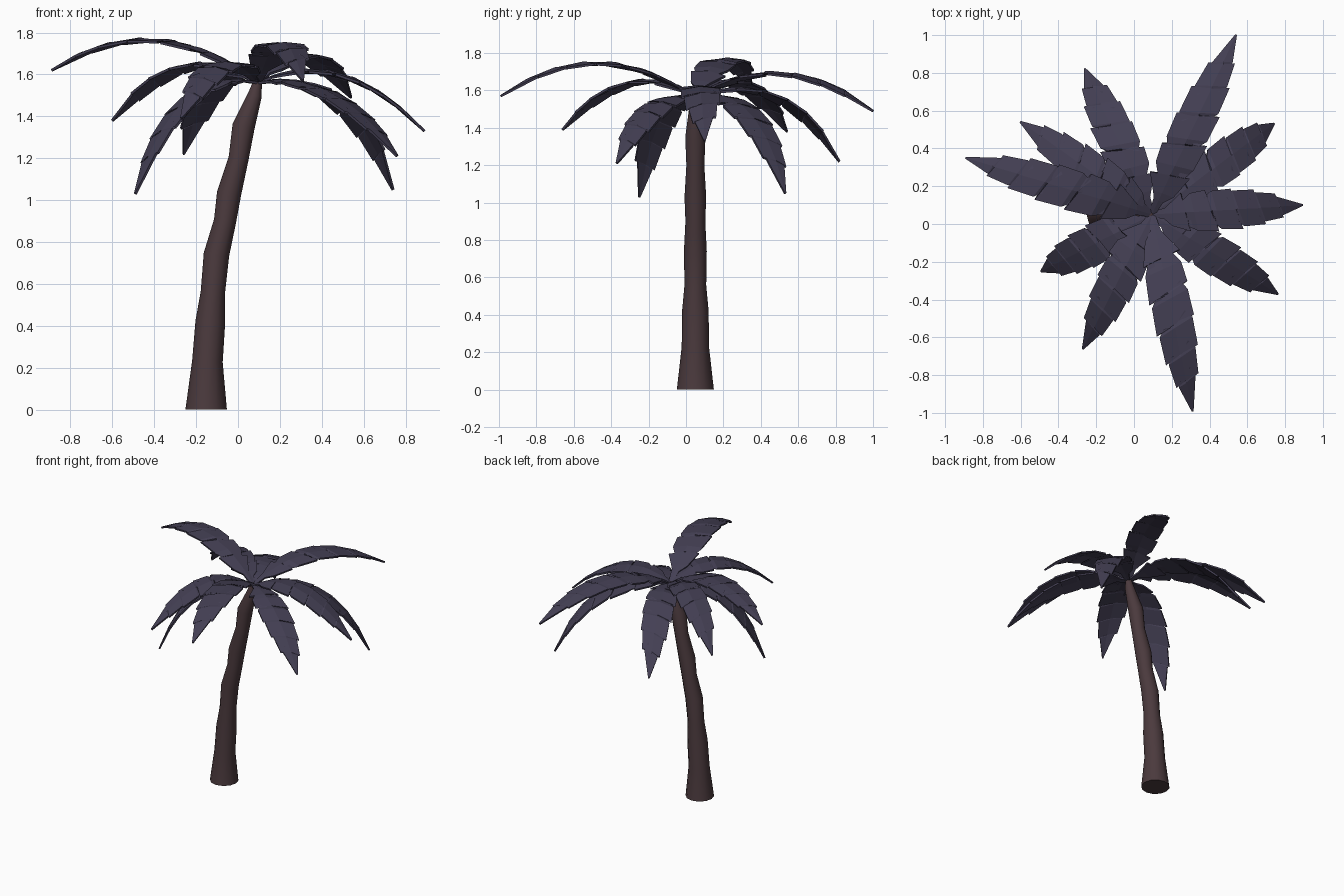
import bpy, bmesh, math
from mathutils import Vector

if "Cube" in bpy.data.objects:
    bpy.data.objects.remove(bpy.data.objects["Cube"])


def material(name, color):
    m = bpy.data.materials.new(name)
    m.diffuse_color = (*color, 1)
    m.use_nodes = True
    m.node_tree.nodes["Principled BSDF"].inputs["Base Color"].default_value = m.diffuse_color
    return m


def add_object(name, bm, mat):
    bmesh.ops.recalc_face_normals(bm, faces=bm.faces)
    me = bpy.data.meshes.new(name)
    bm.to_mesh(me)
    bm.free()
    me.materials.append(mat)
    ob = bpy.data.objects.new(name, me)
    bpy.context.collection.objects.link(ob)
    bpy.ops.object.select_all(action='DESELECT')
    ob.select_set(True)
    bpy.context.view_layer.objects.active = ob
    return ob


BARK = material("bark", (0.070, 0.042, 0.047))
LEAF = material("leaf", (0.057, 0.050, 0.088))

# Trunk: leaning rings (x, z, radius, tilt), lumpy at the leaf scars
rings = [(-0.152, 0.0, 0.099, 0), (-0.146, 0.23, 0.073, 0.06), (-0.132, 0.42, 0.071, 0.08),
         (-0.12, 0.56, 0.058, 0.1), (-0.103, 0.74, 0.061, 0.15), (-0.062, 0.9, 0.053, 0.18),
         (-0.043, 1.03, 0.058, 0.2), (0.003, 1.2, 0.048, 0.22), (0.026, 1.35, 0.054, 0.3),
         (0.080, 1.5, 0.034, 0.3), (0.095, 1.57, 0.02, 0.3)]
SIDES = 12
bm = bmesh.new()
loops = []
for x, z, r, tilt in rings:
    loops.append([bm.verts.new((x + r * math.cos(a) * math.cos(tilt), 0.05 + r * math.sin(a),
                                z - r * math.cos(a) * math.sin(tilt)))
                  for a in (2 * math.pi * i / SIDES for i in range(SIDES))])
for lo, hi in zip(loops, loops[1:]):
    for i in range(SIDES):
        j = (i + 1) % SIDES
        bm.faces.new((lo[i], lo[j], hi[j], hi[i]))
bm.faces.new(loops[0][::-1])
bm.faces.new(loops[-1])
add_object("trunk", bm, BARK)
bpy.ops.object.shade_smooth_by_angle(angle=math.radians(40))

# Frond edges as (position along rib, half-width); notches cut back toward the base
RIGHT = [(0, 0.015), (0.08, 0.025), (0.13, 0.065), (0.25, 0.1), (0.24, 0.075), (0.3, 0.1),
         (0.44, 0.11), (0.42, 0.07), (0.46, 0.1), (0.6, 0.105), (0.57, 0.06), (0.61, 0.092),
         (0.75, 0.088), (0.71, 0.045), (0.75, 0.073), (0.87, 0.058), (0.84, 0.03), (0.87, 0.045),
         (1, 0.004)]
LEFT = [(0, 0.015), (0.09, 0.03), (0.12, 0.05), (0.2, 0.105), (0.21, 0.065), (0.26, 0.1),
        (0.36, 0.112), (0.35, 0.075), (0.4, 0.105), (0.53, 0.11), (0.5, 0.065), (0.54, 0.1),
        (0.68, 0.098), (0.65, 0.05), (0.69, 0.083), (0.82, 0.07), (0.78, 0.03), (0.82, 0.055),
        (1, 0.004)]


def frond(name, tip, ctrl_z, reach, flip):
    start, tip = Vector((0.095, 0.05, 1.56)), Vector(tip)
    ctrl = start.lerp(tip, reach)
    ctrl.z = ctrl_z
    side = (tip - start).cross(Vector((0, 0, 1))).normalized()

    def rib(t):
        return start * (1 - t) ** 2 + ctrl * 2 * t * (1 - t) + tip * t * t

    def edge(t, w, s):
        return rib(t) + side * w * s - Vector((0, 0, 0.12 * w))

    a, b = (LEFT, RIGHT) if flip else (RIGHT, LEFT)
    bm = bmesh.new()
    rows, last = [], -1
    for (ta, wa), (tb, wb) in zip(a, b):
        last = max((ta + tb) / 2, last + 0.004)
        rows.append([bm.verts.new(q) for q in (edge(ta, wa, 1), rib(min(last, 1)), edge(tb, wb, -1))])
    for r, s in zip(rows, rows[1:]):
        for k in (0, 1):
            bm.faces.new((r[k], r[k + 1], s[k + 1], s[k]))
    ob = add_object(name, bm, LEAF)
    mod = ob.modifiers.new("thickness", "SOLIDIFY")
    mod.thickness = 0.012
    mod.offset = 0


# Crown: tip position, arch control height, arch reach
fronds = [((0.54, 1.0, 1.49), 1.87, 0.48), ((0.74, 0.53, 1.05), 1.66, 0.68),
          ((0.89, 0.10, 1.33), 1.76, 0.5), ((0.76, -0.37, 1.21), 1.63, 0.55),
          ((0.31, -0.99, 1.57), 1.94, 0.5), ((-0.27, -0.66, 1.39), 1.82, 0.48),
          ((-0.49, -0.25, 1.03), 1.66, 0.66), ((-0.89, 0.35, 1.62), 1.95, 0.5),
          ((-0.60, 0.54, 1.38), 1.82, 0.48), ((-0.26, 0.82, 1.22), 1.76, 0.6)]
for i, (tip, cz, reach) in enumerate(fronds):
    frond(f"frond_{i + 1}", tip, cz, reach, i % 2)
